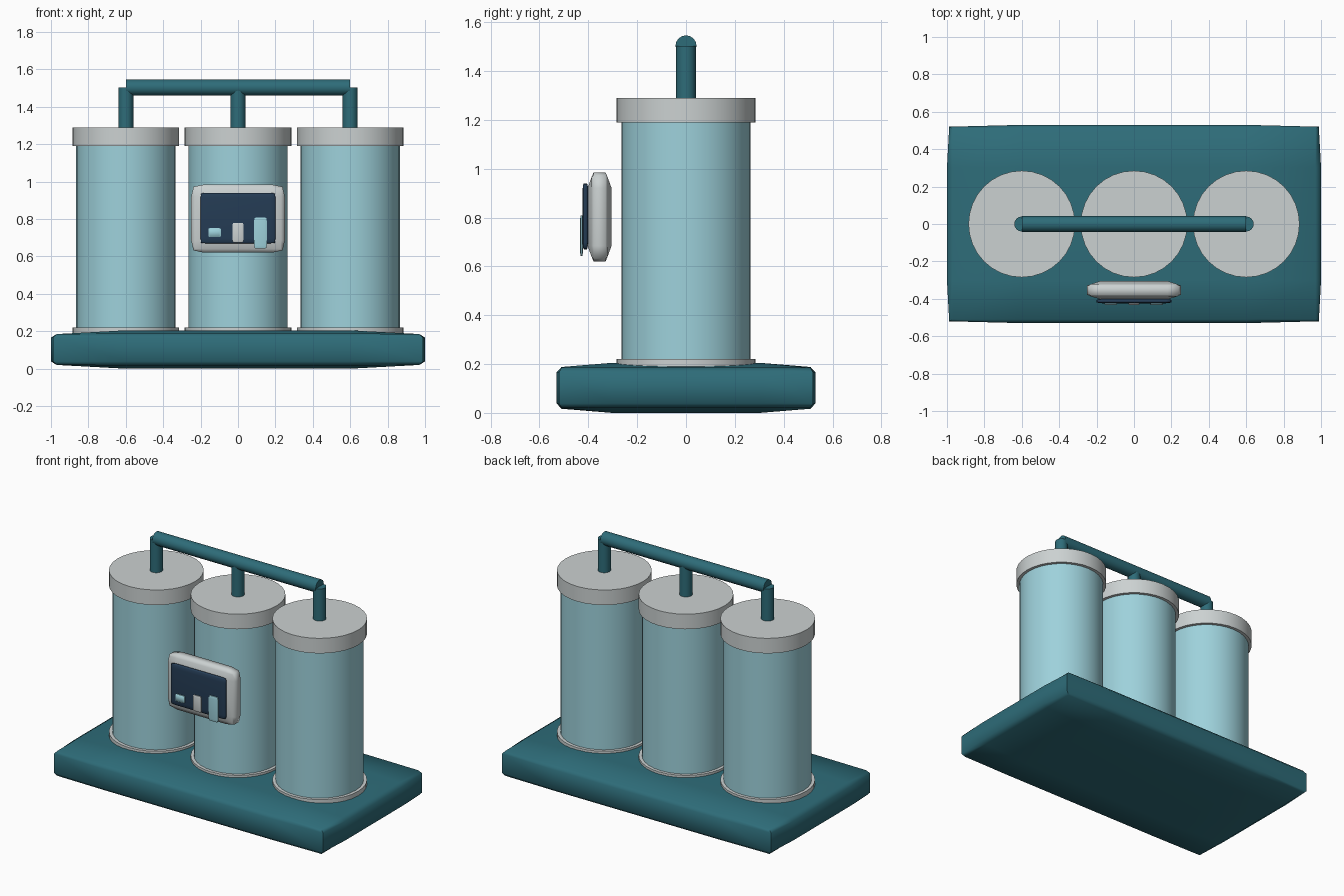
import bpy, bmesh, math
from mathutils import Matrix, Vector

cube = bpy.data.objects.get("Cube")
if cube:
    bpy.data.objects.remove(cube, do_unlink=True)


def material(name, rgb):
    m = bpy.data.materials.new(name)
    m.use_nodes = True
    m.diffuse_color = (*rgb, 1)
    m.node_tree.nodes["Principled BSDF"].inputs["Base Color"].default_value = (*rgb, 1)
    return m


TEAL = material("deep teal", (0.027, 0.15, 0.19))
AQUA = material("pale aqua", (0.34, 0.64, 0.71))
GREY = material("light grey", (0.60, 0.64, 0.64))
NAVY = material("dark navy", (0.018, 0.045, 0.09))


def finish(bm, name, mat, angle):
    mesh = bpy.data.meshes.new(name)
    bmesh.ops.recalc_face_normals(bm, faces=bm.faces)
    bm.to_mesh(mesh)
    bm.free()
    obj = bpy.data.objects.new(name, mesh)
    bpy.context.collection.objects.link(obj)
    mesh.materials.append(mat)
    bpy.ops.object.select_all(action="DESELECT")
    obj.select_set(True)
    bpy.context.view_layer.objects.active = obj
    bpy.ops.object.shade_smooth_by_angle(angle=math.radians(angle))
    return obj


def cylinder(name, mat, radius, start, end, sides=32):
    start, end = Vector(start), Vector(end)
    axis = end - start
    turn = Vector((0, 0, 1)).rotation_difference(axis).to_matrix().to_4x4()
    bm = bmesh.new()
    bmesh.ops.create_cone(bm, cap_ends=True, segments=sides, radius1=radius, radius2=radius,
                          depth=axis.length, matrix=Matrix.Translation((start + end) / 2) @ turn)
    return finish(bm, name, mat, 30)


def pillow(name, mat, low, high, inner, drop):
    """Box whose faces bulge: each is a 3x3 grid, flat in the middle.
    drop[a][b] is how far axis a pulls in where axis b is also at its rim."""
    low, high = Vector(low), Vector(high)
    centre, half = (low + high) / 2, (high - low) / 2
    bm = bmesh.new()
    bmesh.ops.create_cube(bm, size=2)
    for axis in range(3):
        for side in (-1, 1):
            co, no = Vector(), Vector()
            co[axis], no[axis] = side * inner[axis], 1
            bmesh.ops.bisect_plane(bm, geom=bm.verts[:] + bm.edges[:] + bm.faces[:],
                                   plane_co=co, plane_no=no)
    for v in bm.verts:
        rim = [abs(c) > 0.999 for c in v.co]
        new = Vector()
        for a in range(3):
            size = half[a]
            if rim[a]:
                size -= max((drop[a][b] for b in range(3) if b != a and rim[b]), default=0)
            new[a] = v.co[a] * size
        v.co = centre + new
    return finish(bm, name, mat, 60)


# Base slab
pillow("base", TEAL, (-1, -0.53, 0), (1, 0.53, 0.205), (0.6, 0.57, 0.62),
       ((0, 0.012, 0.03), (0.01, 0, 0.02), (0.02, 0.017, 0)))

# Three tanks, each with a foot ring, a lid and a riser pipe
for label, x in (("right", -0.6), ("middle", 0), ("left", 0.6)):
    cylinder(label + "_tank", AQUA, 0.265, (x, 0, 0.2), (x, 0, 1.2))
    cylinder(label + "_foot_ring", GREY, 0.285, (x, 0, 0.12), (x, 0, 0.22))
    cylinder(label + "_lid", GREY, 0.285, (x, 0, 1.19), (x, 0, 1.29))
    cylinder(label + "_riser_pipe", TEAL, 0.04, (x, 0, 1.28), (x, 0, 1.503), 16)

# Pipe joining the risers
cylinder("top_pipe", TEAL, 0.043, (-0.6, 0, 1.503), (0.6, 0, 1.503), 16)

# Control panel in front of the middle tank
pillow("panel_housing", GREY, (-0.25, -0.403, 0.62), (0.25, -0.305, 0.985), (0.72, 0.5, 0.65),
       ((0, 0.02, 0.012), (0.016, 0, 0.016), (0.012, 0.02, 0)))
pillow("panel_screen", NAVY, (-0.2, -0.424, 0.67), (0.2, -0.4, 0.94), (0.85, 0.5, 0.8),
       ((0, 0.006, 0.003), (0.003, 0, 0.003), (0.003, 0.006, 0)))

# Level bars on the screen
for name, mat, x, half, bottom, top in (("low_bar", AQUA, -0.125, 0.034, 0.703, 0.752),
                                        ("middle_bar", GREY, 0, 0.03, 0.675, 0.78),
                                        ("high_bar", AQUA, 0.12, 0.034, 0.642, 0.808)):
    pillow(name, mat, (x - half, -0.434, bottom), (x + half, -0.422, top), (0.7, 0.5, 0.8),
           ((0, 0.004, 0.003), (0.002, 0, 0.002), (0.003, 0.004, 0)))
